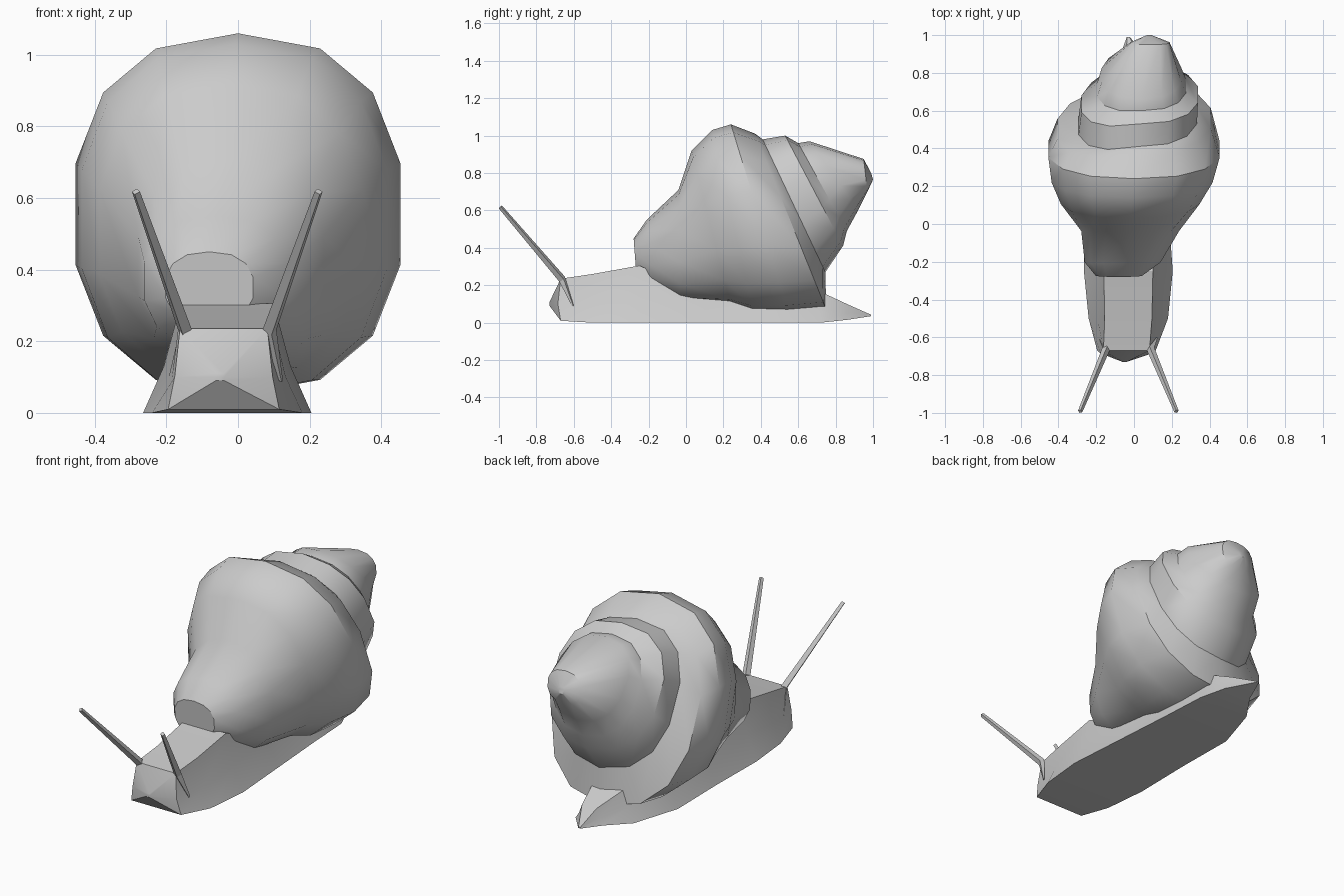
import bpy, bmesh, math
from mathutils import Vector

cube = bpy.data.objects.get("Cube")
if cube:
    bpy.data.objects.remove(cube, do_unlink=True)

grey = bpy.data.materials.new("plain grey")
grey.use_nodes = True
COLOUR = (0.6, 0.6, 0.6, 1)
grey.diffuse_color = COLOUR
grey.node_tree.nodes["Principled BSDF"].inputs["Base Color"].default_value = COLOUR


def loft(name, rings, angle):
    """Skin a row of closed rings, cap both ends and shade by angle."""
    bm = bmesh.new()
    rows = [[bm.verts.new(p) for p in ring] for ring in rings]
    n = len(rows[0])
    for a, b in zip(rows, rows[1:]):
        for i in range(n):
            j = (i + 1) % n
            bm.faces.new((a[i], a[j], b[j], b[i]))
    bm.faces.new(rows[0])
    bm.faces.new(rows[-1])
    bmesh.ops.recalc_face_normals(bm, faces=bm.faces)
    mesh = bpy.data.meshes.new(name)
    bm.to_mesh(mesh)
    bm.free()
    mesh.materials.append(grey)
    obj = bpy.data.objects.new(name, mesh)
    bpy.context.collection.objects.link(obj)
    bpy.ops.object.select_all(action='DESELECT')
    obj.select_set(True)
    bpy.context.view_layer.objects.active = obj
    bpy.ops.object.shade_smooth_by_angle(angle=math.radians(angle))
    return obj


def shell_ring(top, bottom, cx, hw, lead, n=14):
    """Tilted, squared oval between two (y, z) points; its right side leads forward."""
    t, b = Vector((cx, *top)), Vector((cx, *bottom))
    mid, up = (t + b) / 2, (t - b) / 2
    pts = []
    for i in range(n):
        a = 2 * math.pi * i / n
        s, c = math.sin(a), math.cos(a)
        sx = math.copysign(abs(s) ** 0.84, s)
        sz = math.copysign(abs(c) ** 0.84, c)
        pts.append(mid + up * sz + Vector((hw * sx, lead * min(sx, 0), 0)))
    return pts


# Shell: mouth, large whorl, two smaller whorls and the blunt apex
shell = [
    ((-0.28, 0.45), (-0.265, 0.25), -0.08, 0.125, 0),
    ((-0.21, 0.55), (-0.19, 0.18), -0.06, 0.205, 0),
    ((-0.04, 0.71), (-0.03, 0.11), -0.02, 0.265, 0),
    ((0.03, 0.92), (0.24, 0.09), -0.02, 0.375, 0),
    ((0.14, 1.03), (0.36, 0.05), -0.01, 0.435, 0),
    ((0.24, 1.06), (0.55, 0.05), 0.00, 0.463, 0),
    ((0.37, 1.01), (0.75, 0.07), 0.00, 0.415, 0.06),
    ((0.41, 0.98), (0.745, 0.27), 0.02, 0.32, 0.06),
    ((0.53, 1.00), (0.84, 0.41), 0.03, 0.315, 0.05),
    ((0.60, 0.96), (0.86, 0.49), 0.04, 0.24, 0.02),
    ((0.66, 0.97), (0.92, 0.60), 0.04, 0.215, 0),
    ((0.95, 0.875), (0.97, 0.70), 0.085, 0.105, 0),
    ((0.99, 0.80), (1.00, 0.765), 0.08, 0.02, 0),
]
loft("shell", [shell_ring(*r) for r in shell], 35)


# Body: cross-sections from nose to tail
def body_ring(y, cx, foot, top, z0, z1, z2, shift):
    """Flat sole, sloping sides, flat back; shift leans the middle forward."""
    right = [(foot, z0, 0), (foot * 0.45 + top * 0.55, z1, shift), (top, z2, 0)]
    left = [(-x, z, s) for x, z, s in reversed(right)]
    return [(cx + x, y + s, z) for x, z, s in right + left]


body = [
    # y, centre x, sole half width, back half width, sole z, side z, back z, lean
    (-0.73, -0.05, 0.012, 0.010, 0.09, 0.10, 0.11, 0),
    (-0.67, -0.04, 0.155, 0.122, 0.01, 0.10, 0.235, -0.015),
    (-0.50, -0.03, 0.21, 0.125, 0.0, 0.10, 0.26, 0),
    (-0.25, -0.03, 0.235, 0.13, 0.0, 0.13, 0.305, 0),
    (0.10, -0.04, 0.22, 0.15, 0.0, 0.08, 0.16, 0),
    (0.45, -0.055, 0.21, 0.15, 0.0, 0.07, 0.14, 0),
    (0.72, -0.02, 0.16, 0.09, 0.0, 0.08, 0.165, 0),
    (0.86, 0.00, 0.085, 0.045, 0.015, 0.05, 0.10, 0),
    (0.99, -0.03, 0.008, 0.006, 0.035, 0.038, 0.042, 0),
]
loft("body", [body_ring(*r) for r in body], 30)


# Eye stalks: thin four-sided spikes rooted low on the sides of the head
def stalk(name, points):
    axis = (Vector(points[-1][0]) - Vector(points[-2][0])).normalized()
    u = axis.cross(Vector((0, 0, 1))).normalized()
    v = axis.cross(u)
    rings = []
    for centre, r in points:
        rings.append([Vector(centre) + r * (u * math.cos(k * math.pi / 2)
                      + v * math.sin(k * math.pi / 2)) for k in range(4)])
    loft(name, rings, 20)


for side, name in ((1, "left_eye_stalk"), (-1, "right_eye_stalk")):
    stalk(name, [((-0.03 + side * 0.15, -0.605, 0.09), 0.006),
                 ((-0.03 + side * 0.118, -0.662, 0.232), 0.021),
                 ((-0.03 + side * 0.255, -0.992, 0.618), 0.012)])
